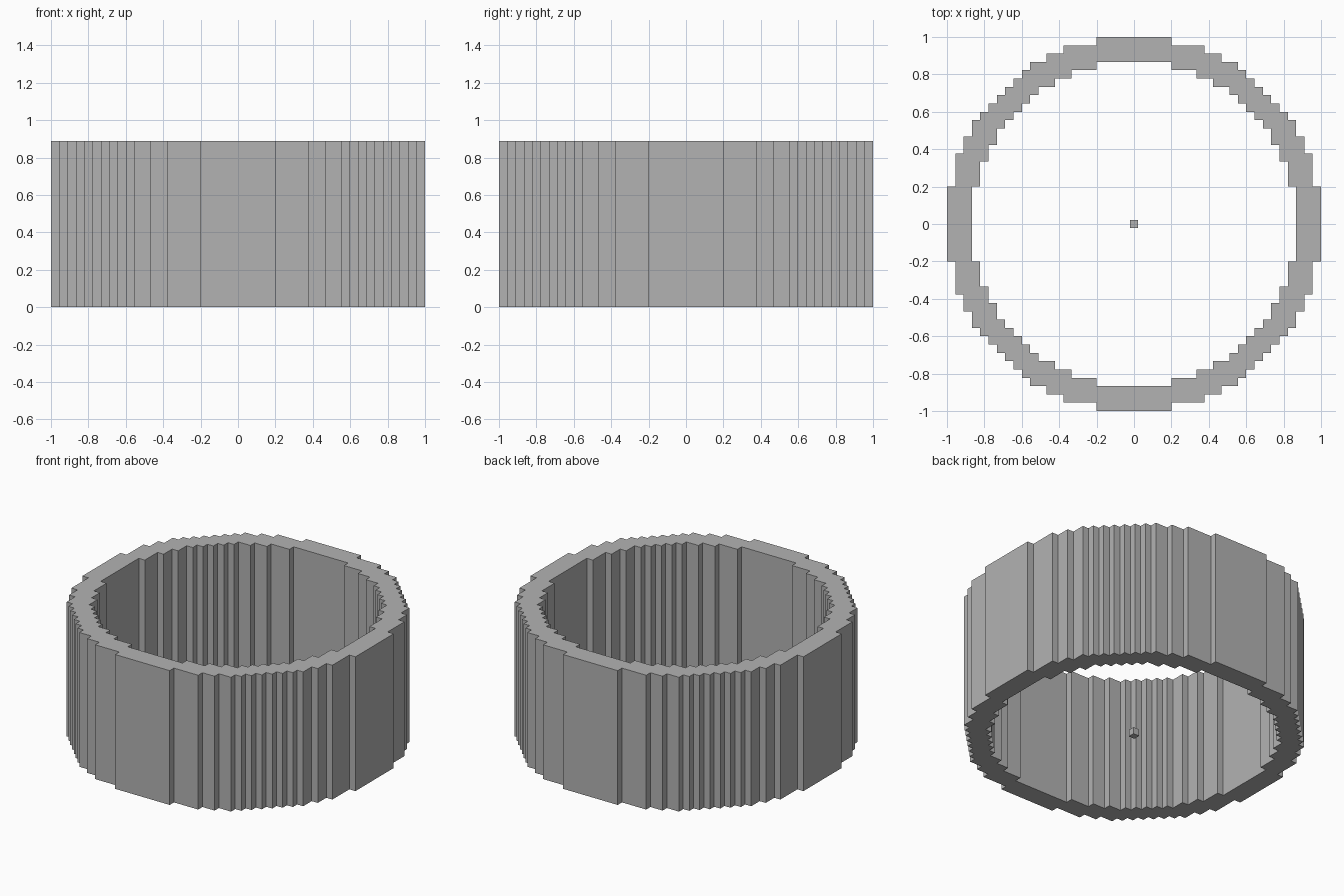
import bpy
import bmesh
from mathutils import Matrix, Vector

cube = bpy.data.objects.get("Cube")
if cube:
    bpy.data.objects.remove(cube, do_unlink=True)

CELL = 2 / 45      # width of one block
HEIGHT = 20 * CELL

grey = bpy.data.materials.new("plain grey")
grey.use_nodes = True
colour = (0.45, 0.45, 0.45, 1)
grey.diffuse_color = colour
grey.node_tree.nodes["Principled BSDF"].inputs["Base Color"].default_value = colour


def stepped_circle(radius, widths):
    """Stepped outline: each step goes one block in and out to the next half width."""
    octant = [(radius - i, w) for i, w in enumerate(widths)]
    corners = octant + [(y, x) for x, y in reversed(octant)]
    quarter = []
    for here, after in zip(corners, corners[1:]):
        quarter += [here, (after[0], here[1])]
    quarter.append(corners[-1])
    outline = []
    for turn in range(4):
        for x, y in quarter:
            for _ in range(turn):
                x, y = -y, x
            outline.append(Vector((x, y, 0)) * CELL)
    return outline


def finish(bm, name):
    bmesh.ops.recalc_face_normals(bm, faces=bm.faces)
    mesh = bpy.data.meshes.new(name)
    bm.to_mesh(mesh)
    bm.free()
    mesh.materials.append(grey)
    obj = bpy.data.objects.new(name, mesh)
    bpy.context.collection.objects.link(obj)


# Ring wall: fill between the two stepped outlines, then raise it
bm = bmesh.new()
edges = []
for outline in (
    stepped_circle(22.5, [4.5, 8.5, 10.5, 12.5, 13.5, 14.5, 15.5]),
    stepped_circle(19.5, [4.5, 7.5, 9.5, 11.5, 12.5, 13.5]),
):
    verts = [bm.verts.new(p) for p in outline]
    edges += [bm.edges.new((a, b)) for a, b in zip(verts, verts[1:] + verts[:1])]
bmesh.ops.triangle_fill(bm, edges=edges, use_beauty=True, normal=(0, 0, 1))
raised = bmesh.ops.extrude_face_region(bm, geom=bm.faces[:], use_keep_orig=True)
top = [v for v in raised["geom"] if isinstance(v, bmesh.types.BMVert)]
bmesh.ops.translate(bm, verts=top, vec=(0, 0, HEIGHT))
finish(bm, "ring_wall")

# Single block marking the centre of the floor
bm = bmesh.new()
bmesh.ops.create_cube(bm, size=CELL, matrix=Matrix.Translation((0, 0, CELL / 2)))
finish(bm, "centre_block")
